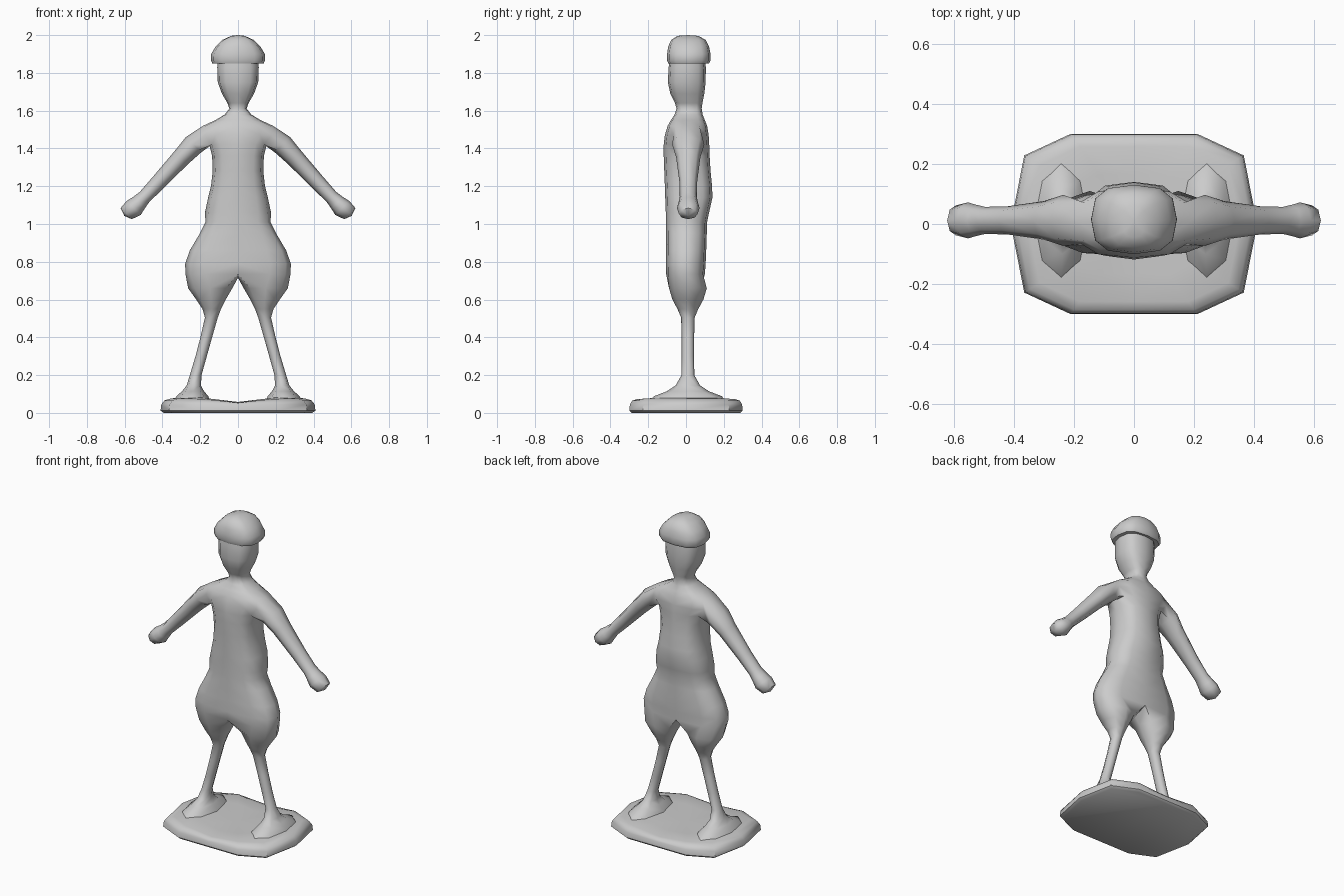
import bpy, bmesh
from math import sin, cos, radians

if "Cube" in bpy.data.objects:
    bpy.data.objects.remove(bpy.data.objects["Cube"])


def sgnpow(v, p):
    return abs(v) ** p * (1 if v >= 0 else -1)


def half_ring(bm, z, hw, y0, y1, p=0.72):
    """Seven points of a rounded-box section, from front centre to back centre."""
    pts = []
    for i in range(7):
        a = radians(-90 + 30 * i)
        x = 0.0 if i in (0, 6) else hw * sgnpow(cos(a), p)
        y = (y0 + y1) / 2 + (y1 - y0) / 2 * sgnpow(sin(a), p)
        pts.append(bm.verts.new((x, y, z)))
    return pts


def strip(bm, a, b, closed=False, skip=()):
    n = len(a)
    for i in range(n if closed else n - 1):
        if i not in skip:
            j = (i + 1) % n
            bm.faces.new((a[i], a[j], b[j], b[i]))


def fan(bm, ring, co, closed=False):
    tip = bm.verts.new(co)
    n = len(ring)
    for i in range(n if closed else n - 1):
        bm.faces.new((ring[i], ring[(i + 1) % n], tip))


def finish(bm, name, angle):
    """Mirror the half across x, weld, and shade."""
    bmesh.ops.delete(bm, geom=[v for v in bm.verts if not v.link_faces], context='VERTS')
    dup = bmesh.ops.duplicate(bm, geom=bm.verts[:] + bm.edges[:] + bm.faces[:])
    for v in dup['geom']:
        if isinstance(v, bmesh.types.BMVert):
            v.co.x = -v.co.x
    bmesh.ops.remove_doubles(bm, verts=bm.verts[:], dist=0.0005)
    bmesh.ops.recalc_face_normals(bm, faces=bm.faces[:])
    me = bpy.data.meshes.new(name)
    bm.to_mesh(me)
    bm.free()
    ob = bpy.data.objects.new(name, me)
    bpy.context.collection.objects.link(ob)
    bpy.ops.object.select_all(action='DESELECT')
    ob.select_set(True)
    bpy.context.view_layer.objects.active = ob
    bpy.ops.object.shade_smooth_by_angle(angle=radians(angle))


# Body: head, neck, torso and hips, top to bottom (z, half width, front y, back y)
sections = [
    (1.88, .105, -.085, .10), (1.83, .110, -.092, .105), (1.75, .107, -.096, .104),
    (1.69, .085, -.083, .097), (1.64, .056, -.058, .087), (1.61, .046, -.05, .083),
    (1.58, .070, -.06, .088), (1.55, .120, -.08, .10),
    (1.52, .185, -.097, .112), (1.47, .195, -.112, .12), (1.42, .152, -.118, .123),
    (1.36, .137, -.118, .125), (1.28, .134, -.115, .130), (1.20, .143, -.112, .138),
    (1.14, .158, -.11, .14), (1.06, .175, -.107, .122), (1.01, .172, -.107, .112),
    (.95, .202, -.106, .11), (.86, .255, -.106, .107), (.79, .280, -.107, .104),
    (.735, .278, -.105, .10),
]
bm = bmesh.new()
rows = [half_ring(bm, *s) for s in sections]
SH = 8                                   # row where the shoulder opening starts
for k in range(len(rows) - 1):
    strip(bm, rows[k], rows[k + 1], skip=(2, 3) if k in (SH, SH + 1) else ())
fan(bm, rows[0], (0, 0, 1.89))

# Arm: grown out of the shoulder opening (x, z, radius across, radius in y)
a, b, c = rows[SH:SH + 3]
prev = [a[2], a[3], a[4], b[4], c[4], c[3], c[2], b[2]]
for cx, cz, rn, ry in [(.235, 1.42, .058, .085), (.30, 1.352, .05, .064),
                       (.42, 1.222, .042, .047), (.495, 1.143, .037, .045),
                       (.525, 1.112, .044, .052), (.552, 1.085, .053, .060),
                       (.592, 1.055, .042, .05)]:
    ring = []
    for j in range(8):
        t = radians(-45 + 45 * j)
        ring.append(bm.verts.new((cx + .7 * rn * cos(t), .012 + ry * sin(t), cz + .7 * rn * cos(t))))
    strip(bm, prev, ring, closed=True)
    prev = ring
fan(bm, prev, (.602, .012, 1.043), closed=True)

# Leg: split off the hips at the crotch, down to the flared foot (x, z, rx, ry)
prev = rows[-1] + [bm.verts.new((0, 0, .715))]
for cx, cz, rx, ry in [(.147, .66, .117, .10), (.143, .60, .078, .082), (.139, .55, .049, .055),
                       (.141, .505, .034, .036), (.168, .40, .031, .033), (.195, .30, .030, .033),
                       (.224, .20, .031, .034), (.234, .145, .038, .065), (.238, .115, .058, .11),
                       (.242, .088, .085, .18), (.242, .05, .10, .21)]:
    ring = []
    for i in range(8):
        t = radians(-135 + 45 * i)
        ring.append(bm.verts.new((cx + rx * cos(t), .01 + ry * sin(t), cz)))
    strip(bm, prev, ring, closed=True)
    prev = ring
bm.faces.new(prev)
finish(bm, "body", 65)

# Cap: overhanging brim and domed top
bm = bmesh.new()
rows = [half_ring(bm, *s) for s in [
    (1.855, .100, -.08, .095), (1.85, .136, -.094, .122), (1.865, .143, -.10, .13),
    (1.90, .142, -.10, .13), (1.94, .118, -.094, .122), (1.975, .082, -.078, .104),
    (1.996, .036, -.045, .065)]]
for r, s in zip(rows, rows[1:]):
    strip(bm, r, s)
fan(bm, rows[0], (0, .01, 1.86))
fan(bm, rows[-1], (0, .01, 2.0))
finish(bm, "cap", 60)

# Base: faceted slab whose top dips between the feet
outline = [(0, -.30), (.21, -.30), (.365, -.228), (.41, 0), (.365, .228), (.21, .30), (0, .30)]
bm = bmesh.new()
rows = []
for z, s, dip in [(0, .96, 0), (.012, 1, 0), (.045, .99, .004), (.066, .95, .014),
                  (.077, .86, .022), (.084, .55, .026)]:
    rows.append([bm.verts.new((x * s, y * s, z - dip * max(0, 1 - x * s / .22))) for x, y in outline])
for r, s in zip(rows, rows[1:]):
    strip(bm, r, s)
bm.faces.new(rows[0])
fan(bm, rows[-1], (0, 0, .056))
finish(bm, "base", 50)
